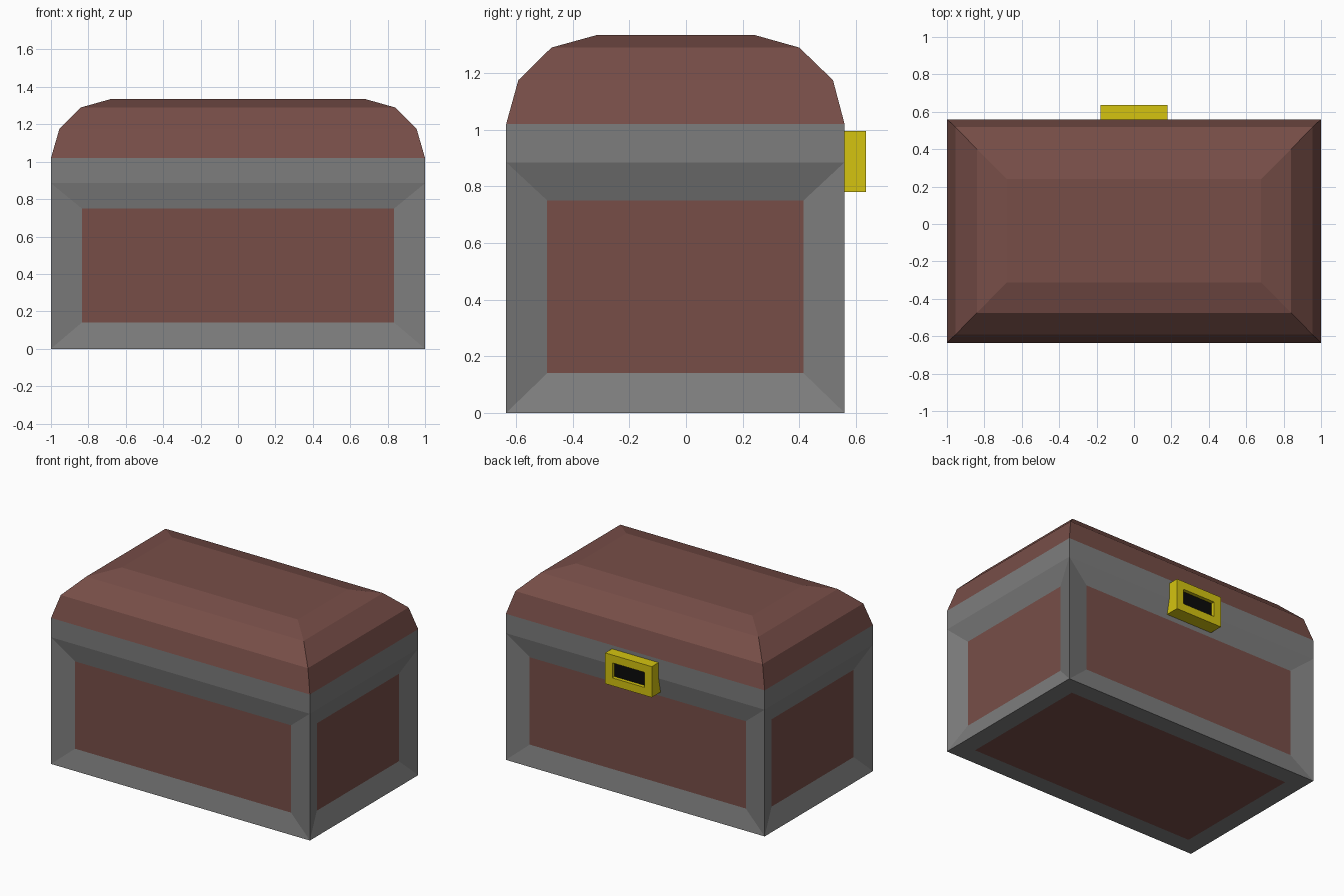
import bpy, bmesh
from mathutils import Vector

if "Cube" in bpy.data.objects:
    bpy.data.objects.remove(bpy.data.objects["Cube"])


def material(name, rgb):
    m = bpy.data.materials.new(name)
    m.diffuse_color = (*rgb, 1)
    m.use_nodes = True
    m.node_tree.nodes["Principled BSDF"].inputs["Base Color"].default_value = m.diffuse_color
    return m


WOOD = material("brown wood", (0.185, 0.076, 0.064))
IRON = material("grey iron", (0.205, 0.205, 0.205))
BRASS = material("yellow brass", (0.66, 0.55, 0.005))
DARK = material("black keyhole", (0.003, 0.003, 0.003))

X, Y0, Y1 = 1.0, -0.635, 0.56   # chest footprint


def ring(bm, x, y0, y1, z):
    return [bm.verts.new(p) for p in ((-x, y0, z), (x, y0, z), (x, y1, z), (-x, y1, z))]


def bridge(bm, a, b):
    return [bm.faces.new((a[i], a[(i + 1) % 4], b[(i + 1) % 4], b[i])) for i in range(4)]


def panel(bm, face, corners):
    """Replace a face with a sloped frame around a wooden panel."""
    outer = list(face.verts)
    bm.faces.remove(face)
    inner = [bm.verts.new(c) for c in corners]
    bridge(bm, outer, inner)
    bm.faces.new(inner).material_index = 1


def finish(bm, name, mats):
    bm.normal_update()
    me = bpy.data.meshes.new(name)
    bm.to_mesh(me)
    bm.free()
    for m in mats:
        me.materials.append(m)
    ob = bpy.data.objects.new(name, me)
    bpy.context.collection.objects.link(ob)


# Chest body: iron frame with recessed wooden panels and a flat upper band
bm = bmesh.new()
base, shoulder, rim = (ring(bm, X, Y0, Y1, z) for z in (0, 0.885, 1.02))
sides = bridge(bm, base, shoulder)
bridge(bm, shoulder, rim)
bottom = bm.faces.new(base[::-1])
for f in sides:
    n = f.normal.copy() if f.normal.length else Vector()
    f.normal_update()
    n = f.normal.copy()
    depth = 0.048 if abs(n.x) > 0.5 else 0.028
    corners = []
    for v in f.verts:
        x, y, z = v.co
        if abs(n.x) > 0.5:
            y += 0.145 if y < 0 else -0.145
        else:
            x += 0.165 if x < 0 else -0.165
        z = 0.14 if z < 0.5 else 0.75
        corners.append(Vector((x, y, z)) - n * depth)
    panel(bm, f, corners)
panel(bm, bottom, [(v.co.x * 0.875, v.co.y + (0.125 if v.co.y < 0 else -0.125), 0.0)
                   for v in bottom.verts])
finish(bm, "chest_body", [IRON, WOOD])

# Domed lid: rectangles shrinking upward
bm = bmesh.new()
levels = [(1.0, Y0, Y1, 1.02), (0.955, -0.592, 0.519, 1.175),
          (0.84, -0.475, 0.40, 1.29), (0.68, -0.312, 0.24, 1.335)]
rings = [ring(bm, *lv) for lv in levels]
for a, b in zip(rings, rings[1:]):
    bridge(bm, a, b)
bm.faces.new(rings[-1])
finish(bm, "lid", [WOOD])

# Lock: brass plate with a recessed dark opening
bm = bmesh.new()


def lock_ring(x, z0, z1, y):
    return [bm.verts.new(p) for p in ((x, y, z0), (-x, y, z0), (-x, y, z1), (x, y, z1))]


back = lock_ring(0.18, 0.78, 0.995, 0.535)
front = lock_ring(0.18, 0.78, 0.995, 0.635)
hole = lock_ring(0.125, 0.835, 0.94, 0.635)
floor = lock_ring(0.125, 0.835, 0.94, 0.61)
for a, b in ((back, front), (front, hole), (hole, floor)):
    bridge(bm, a, b)
bm.faces.new(floor).material_index = 1
finish(bm, "lock", [BRASS, DARK])
